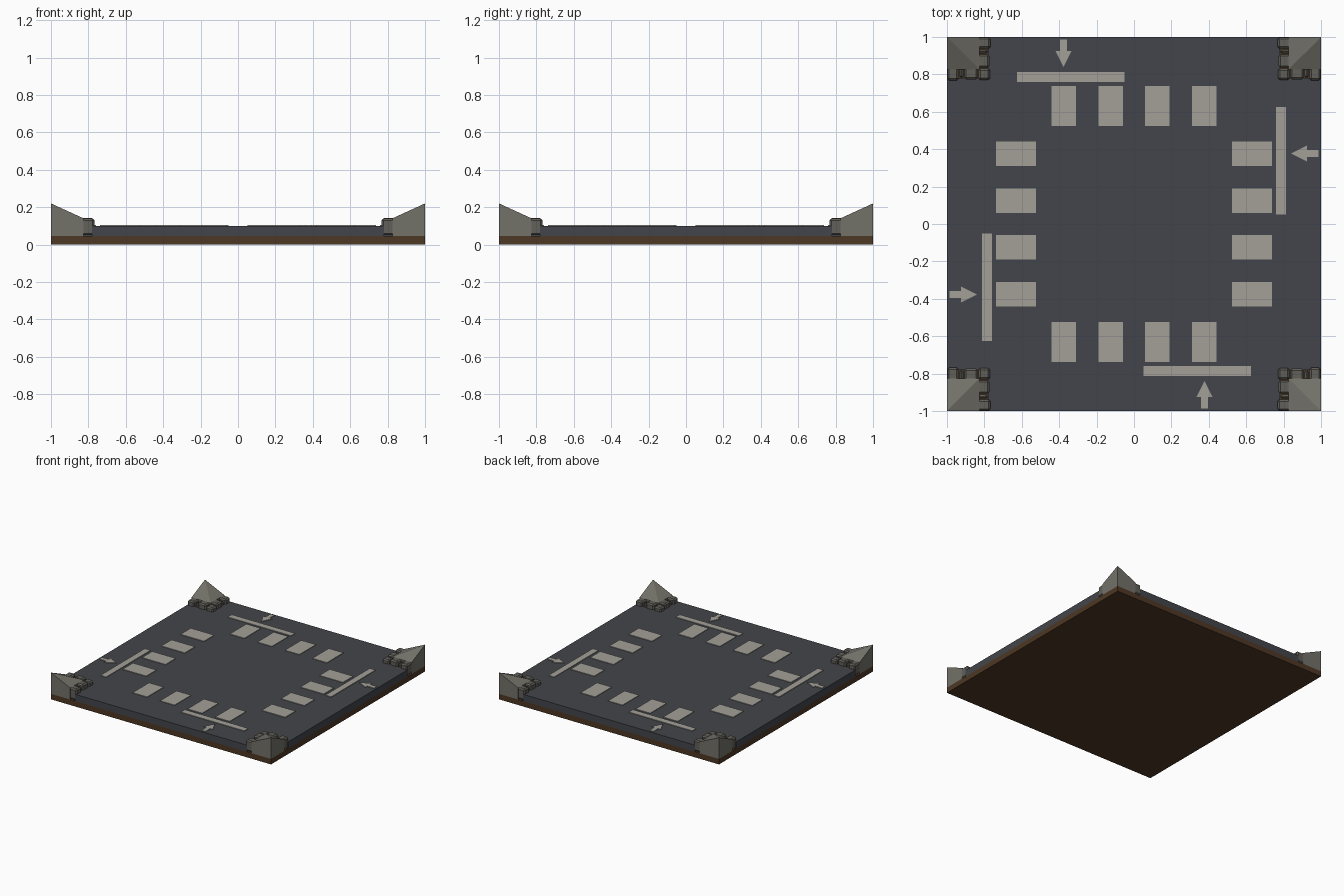
import bpy, bmesh, math
from mathutils import Matrix

if "Cube" in bpy.data.objects:
    bpy.data.objects.remove(bpy.data.objects["Cube"])


def material(name, color):
    m = bpy.data.materials.new(name)
    m.diffuse_color = (*color, 1)
    m.use_nodes = True
    m.node_tree.nodes["Principled BSDF"].inputs["Base Color"].default_value = m.diffuse_color
    return m


ASPHALT = material("asphalt", (0.055, 0.06, 0.07))
DIRT = material("dirt", (0.075, 0.04, 0.018))
PAINT = material("paint", (0.36, 0.35, 0.31))
PAVING = material("paving", (0.17, 0.165, 0.14))
STONE = material("kerb_stone", (0.12, 0.115, 0.10))


def finish(bm, name, mat, bevel=0.0):
    bmesh.ops.recalc_face_normals(bm, faces=bm.faces[:])
    me = bpy.data.meshes.new(name)
    bm.to_mesh(me)
    bm.free()
    me.materials.append(mat)
    ob = bpy.data.objects.new(name, me)
    bpy.context.collection.objects.link(ob)
    if bevel:
        mod = ob.modifiers.new("worn_edges", 'BEVEL')
        mod.width = bevel
        mod.segments = 1
    return ob


def prism(bm, outline, z0, z1):
    """Extrude a flat outline; z1 may be one height or one per corner."""
    n = len(outline)
    tops = z1 if isinstance(z1, list) else [z1] * n
    lo = [bm.verts.new((x, y, z0)) for x, y in outline]
    hi = [bm.verts.new((p[0], p[1], z)) for p, z in zip(outline, tops)]
    bm.faces.new(lo)
    for i in range(n):
        j = (i + 1) % n
        bm.faces.new((lo[i], lo[j], hi[j], hi[i]))
    if isinstance(z1, list):
        # sloped top folded along the diagonal from the first corner
        bm.faces.new((hi[0], hi[1], hi[2]))
        bm.faces.new((hi[0], hi[2], hi[3]))
    else:
        bm.faces.new(hi)


def rect(x0, x1, y0, y1):
    return [(x0, y0), (x1, y0), (x1, y1), (x0, y1)]


def four_way(bm):
    """Repeat the mesh around the four sides of the tile."""
    src = bm.verts[:] + bm.edges[:] + bm.faces[:]
    for k in (1, 2, 3):
        new = bmesh.ops.duplicate(bm, geom=src)["geom"]
        verts = [v for v in new if isinstance(v, bmesh.types.BMVert)]
        bmesh.ops.rotate(bm, verts=verts, cent=(0, 0, 0),
                         matrix=Matrix.Rotation(k * math.pi / 2, 3, 'Z'))


# Dirt slab
bm = bmesh.new()
prism(bm, rect(-1, 1, -1, 1), 0, 0.045)
finish(bm, "dirt_base", DIRT)

# Cross-shaped road
c = 0.78
bm = bmesh.new()
prism(bm, [(-c, -1), (c, -1), (c, -c), (1, -c), (1, c), (c, c),
           (c, 1), (-c, 1), (-c, c), (-1, c), (-1, -c), (-c, -c)], 0.045, 0.1)
finish(bm, "road", ASPHALT)

# Painted markings, slightly proud of the road
Z0, Z1 = 0.098, 0.105
bm = bmesh.new()
for x in (-0.375, -0.125, 0.125, 0.375):
    prism(bm, rect(x - 0.066, x + 0.066, 0.525, 0.738), Z0, Z1)
four_way(bm)
finish(bm, "crossing_bars", PAINT)

bm = bmesh.new()
prism(bm, rect(-0.625, -0.05, 0.76, 0.812), Z0, Z1)
four_way(bm)
finish(bm, "stop_lines", PAINT)

bm = bmesh.new()
ax = -0.377
prism(bm, [(ax + dx, y) for dx, y in
           ((0, 0.84), (0.043, 0.925), (0.018, 0.925), (0.018, 0.987),
            (-0.018, 0.987), (-0.018, 0.925), (-0.043, 0.925))], Z0, Z1)
four_way(bm)
finish(bm, "lane_arrows", PAINT)

# Sloped pavement corners, highest at the outer corner
bm = bmesh.new()
prism(bm, [(1, 1), (0.825, 1), (0.825, 0.825), (1, 0.825)], 0.045,
      [0.22, 0.14, 0.14, 0.14])
four_way(bm)
finish(bm, "pavement_corners", PAVING)

# Kerb stones along both inner edges of each corner
bm = bmesh.new()
prism(bm, rect(0.77, 0.832, 0.77, 0.832), 0.05, 0.132)
for a, b, inset, top in ((0.836, 0.907, 0.004, 0.142),
                         (0.911, 0.934, 0.012, 0.128),
                         (0.938, 0.998, 0.0, 0.14)):
    prism(bm, rect(0.768 + inset, 0.835, a, b), 0.05, top)
    prism(bm, rect(a, b, 0.768 + inset, 0.835), 0.05, top)
four_way(bm)
finish(bm, "kerb_stones", STONE, 0.01)
